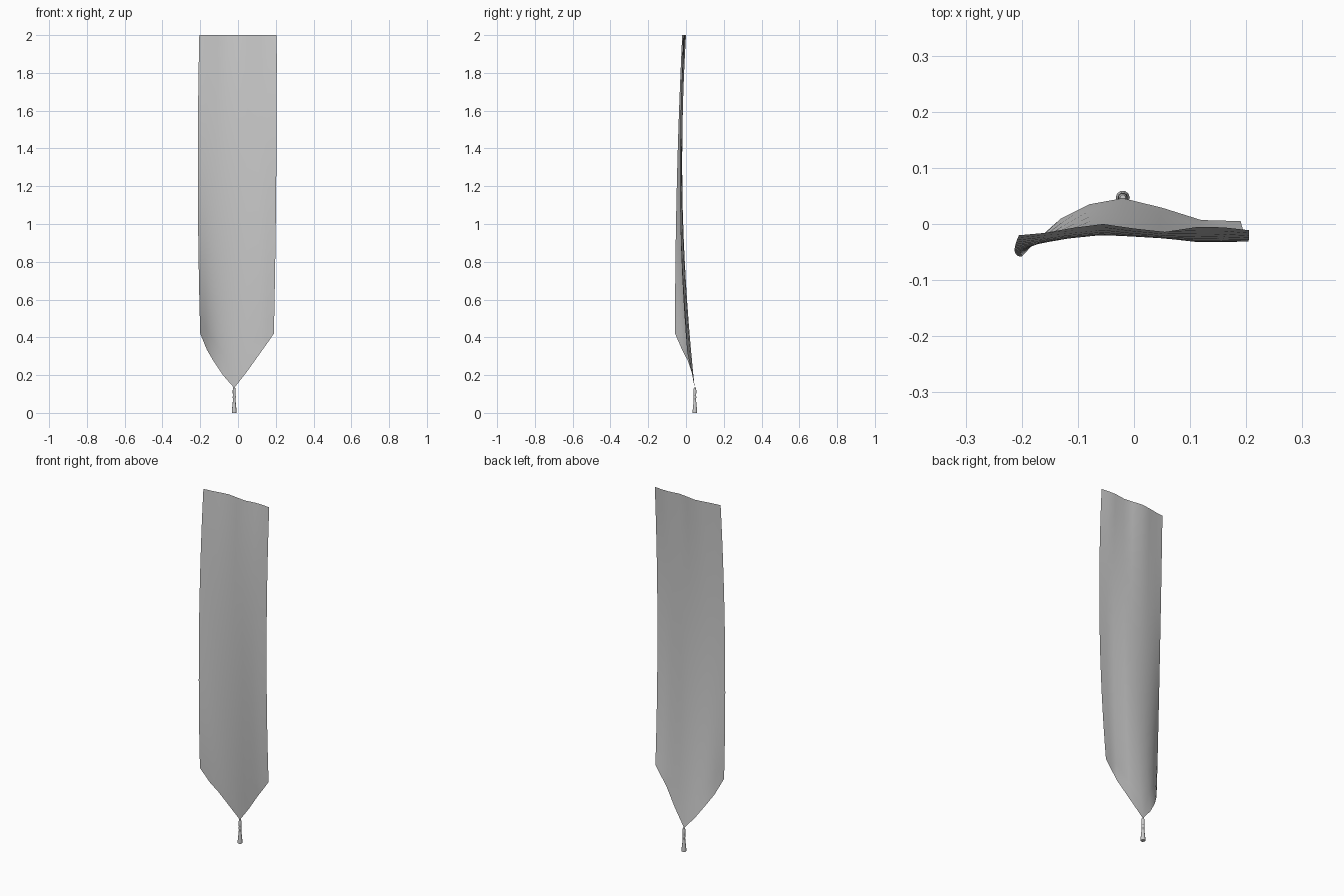
import bpy, bmesh, math

if "Cube" in bpy.data.objects:
    bpy.data.objects.remove(bpy.data.objects["Cube"])

# Cloth columns: top (x, y), middle (x, y), bottom (x, y, z)
COLS = [
    ((-.205, -.020), (-.212, -.051), (-.200, -.058, .42)),
    ((-.160, -.016), (-.172, -.036), (-.165, -.021, .335)),
    ((-.110, -.007), (-.120, -.025), (-.130, .010, .275)),
    ((-.055, .000), (-.065, -.018), (-.080, .035, .20)),
    ((.000, -.008), (-.010, -.018), (-.020, .046, .132)),
    ((.055, -.014), (.045, -.021), (.050, .029, .222)),
    ((.115, -.005), (.110, -.031), (.120, .007, .32)),
    ((.160, -.006), (.155, -.031), (.157, .006, .372)),
    ((.205, -.011), (.201, -.029), (.190, .005, .42)),
]
ROWS = 16
MID_Z = 1.1


def finish(bm, name, angle):
    bmesh.ops.recalc_face_normals(bm, faces=bm.faces)
    me = bpy.data.meshes.new(name)
    bm.to_mesh(me)
    bm.free()
    ob = bpy.data.objects.new(name, me)
    bpy.context.collection.objects.link(ob)
    bpy.ops.object.select_all(action='DESELECT')
    ob.select_set(True)
    bpy.context.view_layer.objects.active = ob
    bpy.ops.object.shade_smooth_by_angle(angle=math.radians(angle))
    return ob


def bend(a, b, c, tm, t):
    # parabola through a at 0, b at tm, c at 1
    return (a * (t - tm) * (t - 1) / tm
            + b * t * (t - 1) / (tm * (tm - 1))
            + c * t * (t - tm) / (1 - tm))


# Hanging banner cloth with pointed lower end
bm = bmesh.new()
grid = []
for top, mid, bot in COLS:
    tm = (2 - MID_Z) / (2 - bot[2])
    col = []
    for r in range(ROWS + 1):
        t = r / ROWS
        x, y = (bend(top[k], mid[k], bot[k], tm, t) for k in (0, 1))
        col.append(bm.verts.new((x, y, 2 + (bot[2] - 2) * t)))
    grid.append(col)
for a, b in zip(grid, grid[1:]):
    for r in range(ROWS):
        bm.faces.new((a[r], a[r + 1], b[r + 1], b[r]))
finish(bm, "banner_cloth", 60)

# Tassel turned from a (radius, height) profile
PROFILE = [(.0125, 0), (.0125, .012), (.010, .035), (.007, .065), (.0065, .076),
           (.009, .083), (.0065, .091), (.008, .105), (.008, .12), (.005, .134)]
SIDES = 10
bm = bmesh.new()
rings = [[bm.verts.new((-.02 + r * math.cos(math.tau * i / SIDES),
                        .047 + r * math.sin(math.tau * i / SIDES), z))
          for i in range(SIDES)] for r, z in PROFILE]
for a, b in zip(rings, rings[1:]):
    for i in range(SIDES):
        j = (i + 1) % SIDES
        bm.faces.new((a[i], a[j], b[j], b[i]))
bm.faces.new(rings[0][::-1])
bm.faces.new(rings[-1])
finish(bm, "tassel", 50)
